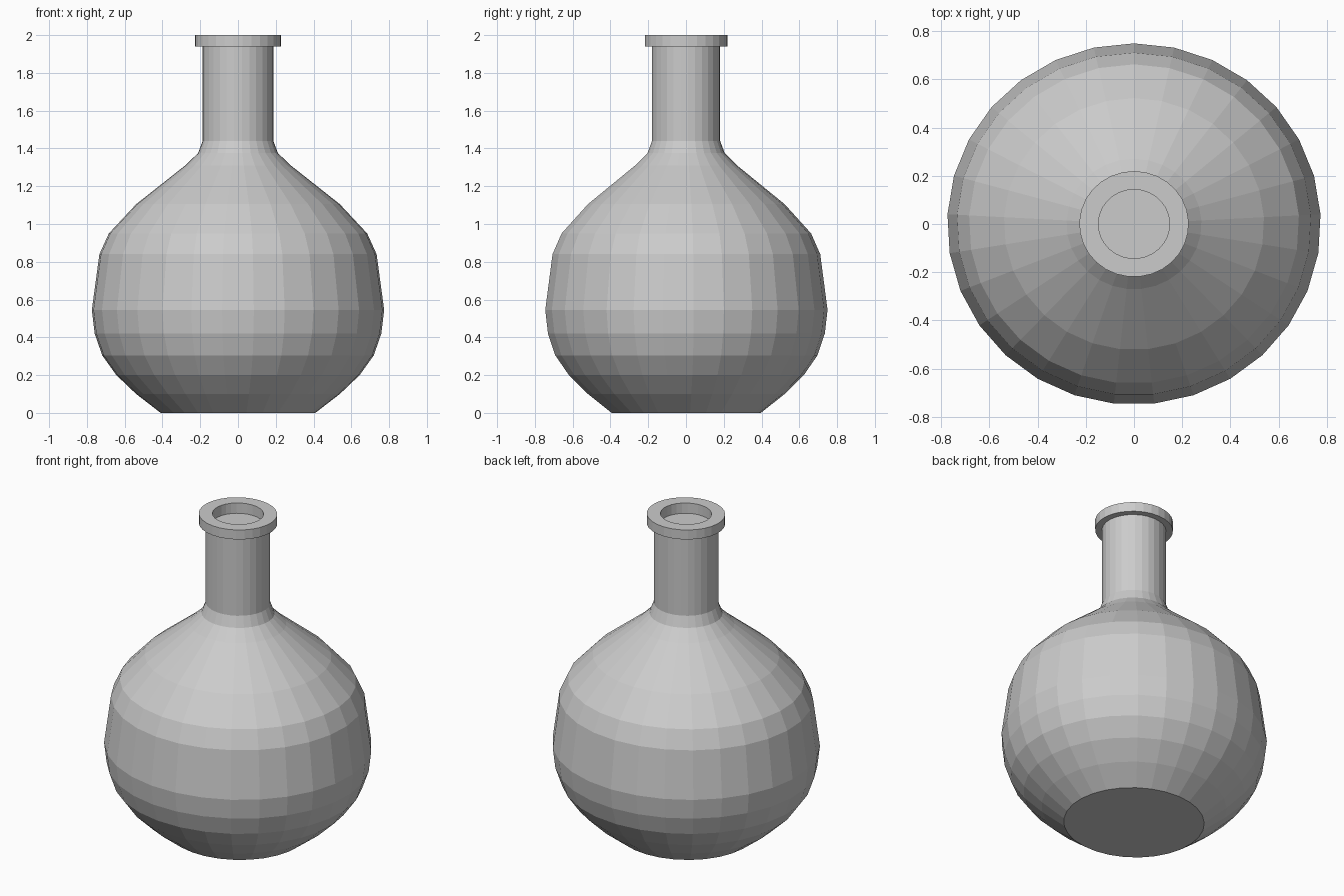
import bpy, bmesh, math

if "Cube" in bpy.data.objects:
    bpy.data.objects.remove(bpy.data.objects["Cube"])

SIDES = 29
Y_SCALE = 0.967


def lathe(name, profile):
    """Revolve (radius, z) points around z, capping both ends."""
    bm = bmesh.new()
    rings = []
    for r, z in profile:
        ring = []
        for i in range(SIDES):
            a = math.pi / 2 + math.tau * i / SIDES
            ring.append(bm.verts.new((r * math.cos(a), r * math.sin(a) * Y_SCALE, z)))
        rings.append(ring)
    for low, high in zip(rings, rings[1:]):
        for i in range(SIDES):
            j = (i + 1) % SIDES
            bm.faces.new((low[i], low[j], high[j], high[i]))
    bm.faces.new(rings[0][::-1])
    bm.faces.new(rings[-1])
    mesh = bpy.data.meshes.new(name)
    bm.to_mesh(mesh)
    bm.free()
    obj = bpy.data.objects.new(name, mesh)
    bpy.context.collection.objects.link(obj)
    return obj


# Flask: round belly, sloped shoulder, neck, flat lip and shallow recessed mouth
lathe("flask", [
    (0.41, 0.0), (0.54, 0.10), (0.645, 0.20), (0.72, 0.305),
    (0.76, 0.42), (0.775, 0.545), (0.735, 0.84), (0.685, 0.95),
    (0.54, 1.105), (0.28, 1.31), (0.212, 1.375), (0.187, 1.44),
    (0.187, 1.94), (0.227, 1.94), (0.227, 2.0),
    (0.148, 2.0), (0.148, 1.935),
])
